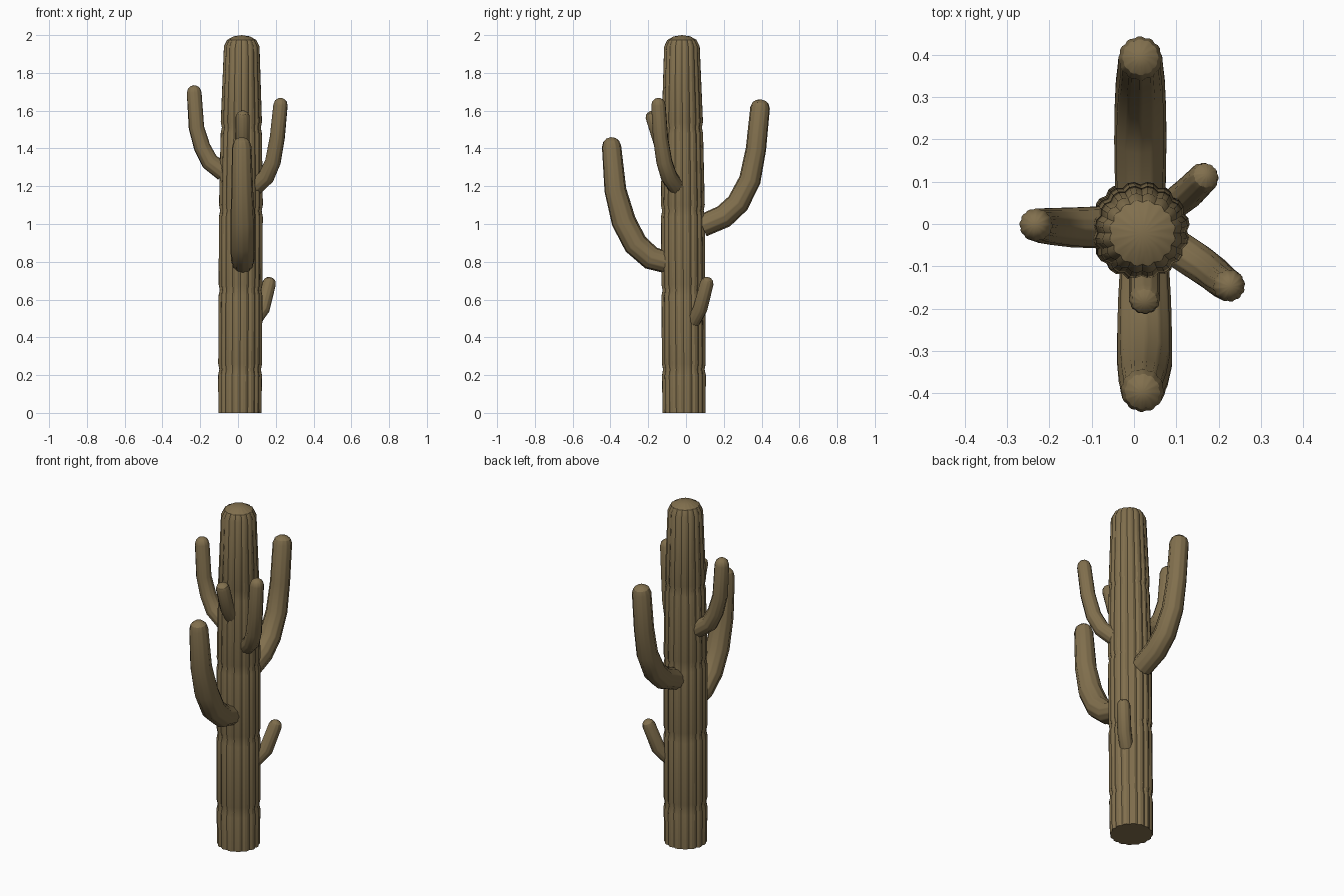
import bpy, bmesh, math
from mathutils import Vector

cube = bpy.data.objects.get("Cube")
if cube:
    bpy.data.objects.remove(cube, do_unlink=True)

skin = bpy.data.materials.new("dry olive brown")
skin.use_nodes = True
COLOR = (0.22, 0.16, 0.075, 1)
skin.diffuse_color = COLOR
bsdf = skin.node_tree.nodes["Principled BSDF"]
bsdf.inputs["Base Color"].default_value = COLOR
bsdf.inputs["Roughness"].default_value = 0.9


def ribbed_tube(name, path, ribs, dome):
    """Sweep a scalloped section along (x, y, z, radius) points, ending in a dome."""
    pts = [Vector(p[:3]) for p in path]
    radii = [p[3] for p in path]
    # rounded tip continues the last direction
    tip_dir = (pts[-1] - pts[-2]).normalized()
    base, r = pts[-1], radii[-1]
    for a in (35, 62):
        pts.append(base + tip_dir * dome * math.sin(math.radians(a)))
        radii.append(r * math.cos(math.radians(a)))
    bm = bmesh.new()
    count = ribs * 3
    rings = []
    tangent = (pts[1] - pts[0]).normalized()
    side = tangent.orthogonal().normalized()
    for i, (p, rad) in enumerate(zip(pts, radii)):
        tangent = (pts[min(i + 1, len(pts) - 1)] - pts[max(i - 1, 0)]).normalized()
        side = (side - tangent * side.dot(tangent)).normalized()
        up = tangent.cross(side)
        ring = []
        for k in range(count):
            a = math.tau * k / count
            s = rad * (0.94 if k % 3 == 0 else 1.0)
            ring.append(bm.verts.new(p + (side * math.cos(a) + up * math.sin(a)) * s))
        rings.append(ring)
    for lo, hi in zip(rings, rings[1:]):
        for k in range(count):
            j = (k + 1) % count
            bm.faces.new((lo[k], lo[j], hi[j], hi[k]))
    tip = bm.verts.new(base + tip_dir * dome)
    for k in range(count):
        bm.faces.new((rings[-1][k], rings[-1][(k + 1) % count], tip))
    bm.faces.new(rings[0][::-1])
    bmesh.ops.recalc_face_normals(bm, faces=bm.faces)
    mesh = bpy.data.meshes.new(name)
    bm.to_mesh(mesh)
    bm.free()
    mesh.materials.append(skin)
    obj = bpy.data.objects.new(name, mesh)
    bpy.context.collection.objects.link(obj)
    bpy.ops.object.select_all(action='DESELECT')
    obj.select_set(True)
    bpy.context.view_layer.objects.active = obj
    bpy.ops.object.shade_smooth_by_angle(angle=math.radians(30))
    return obj


# Trunk: gently leaning column with a shallow waist at each growth joint
def trunk_point(z, r):
    return (0.01 + 0.005 * z, -0.01 - 0.006 * z, z, r)


trunk = [trunk_point(0, 0.115)]
for z, r in ((0.23, 0.117), (0.65, 0.117), (1.07, 0.117), (1.51, 0.110)):
    trunk += [trunk_point(z - 0.03, r), trunk_point(z, r - 0.006), trunk_point(z + 0.03, r)]
trunk.append(trunk_point(1.94, 0.095))
ribbed_tube("trunk", trunk, 16, 0.06)

# Large arms
ribbed_tube("front_arm", [
    (0.025, -0.095, 0.795, 0.058), (0.025, -0.185, 0.82, 0.063), (0.025, -0.267, 0.893, 0.065),
    (0.025, -0.33, 1.015, 0.065), (0.022, -0.374, 1.18, 0.058), (0.02, -0.394, 1.41, 0.051)], 12, 0.05)
ribbed_tube("back_arm", [
    (0.015, 0.085, 0.99, 0.06), (0.015, 0.2, 1.04, 0.062), (0.015, 0.275, 1.11, 0.061),
    (0.015, 0.338, 1.233, 0.058), (0.015, 0.37, 1.395, 0.054), (0.015, 0.392, 1.615, 0.052)], 12, 0.045)

# Slim upper arms
ribbed_tube("right_arm", [
    (-0.075, -0.008, 1.275, 0.05), (-0.15, -0.008, 1.33, 0.047), (-0.19, -0.006, 1.407, 0.044),
    (-0.22, -0.004, 1.51, 0.041), (-0.232, -0.002, 1.695, 0.039)], 12, 0.04)
ribbed_tube("left_arm", [
    (0.09, -0.05, 1.195, 0.044), (0.15, -0.09, 1.25, 0.044), (0.185, -0.115, 1.33, 0.042),
    (0.208, -0.135, 1.457, 0.04), (0.225, -0.146, 1.63, 0.038)], 12, 0.038)

# Young buds
ribbed_tube("upper_bud", [
    (0.025, -0.09, 1.36, 0.036), (0.025, -0.135, 1.43, 0.037), (0.025, -0.178, 1.57, 0.037)], 12, 0.03)
ribbed_tube("lower_bud", [
    (0.085, 0.04, 0.485, 0.036), (0.13, 0.075, 0.55, 0.038), (0.165, 0.11, 0.685, 0.036)], 12, 0.035)
